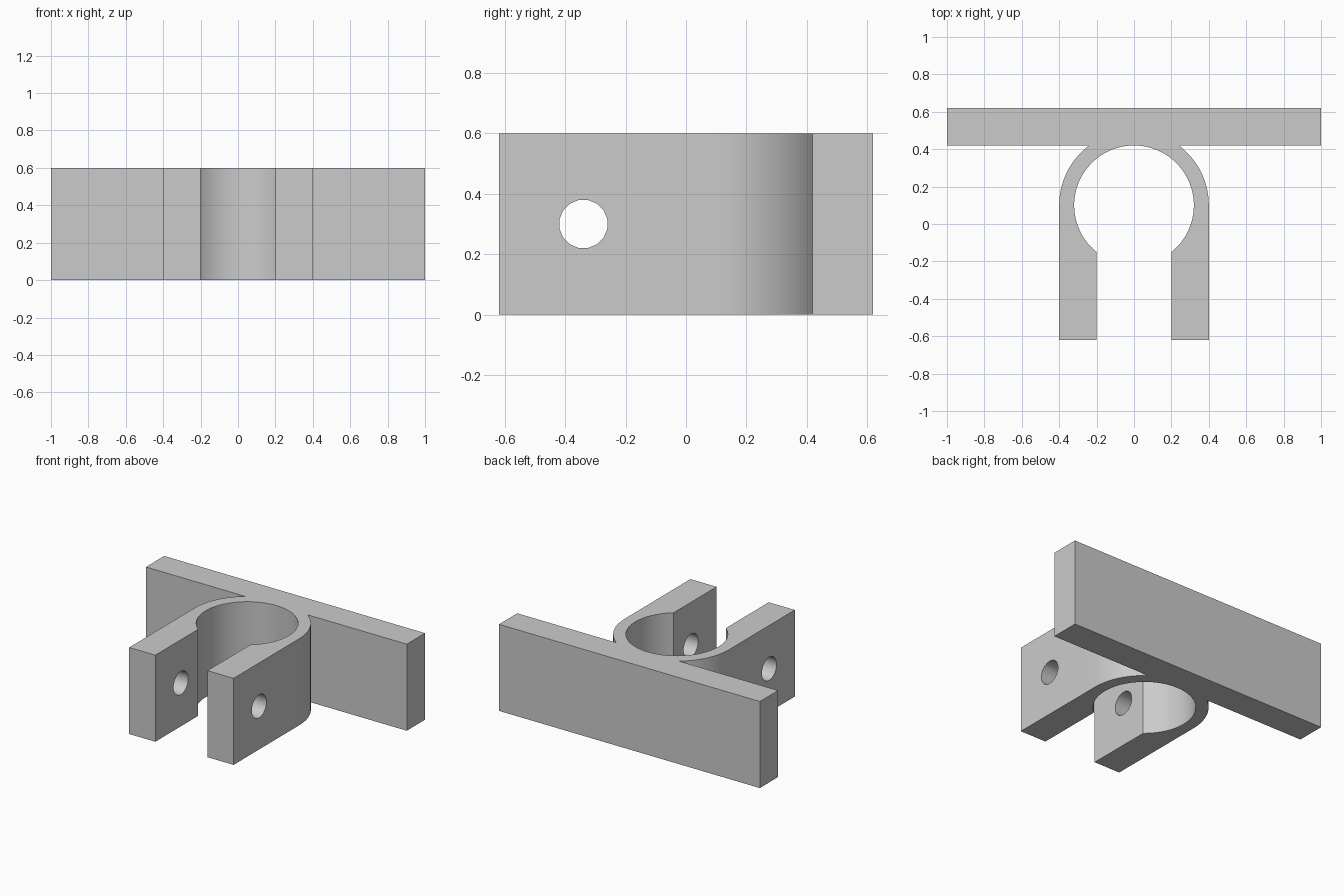
import bpy, bmesh, math
from mathutils import Matrix

cube = bpy.data.objects.get("Cube")
if cube:
    bpy.data.objects.remove(cube, do_unlink=True)

HEIGHT = 0.6
RING_Y, R_OUT, R_IN = 0.1, 0.4, 0.32
PLATE_FRONT, DEPTH, SLOT = 0.42, 0.62, 0.2

grey = bpy.data.materials.new("plain_grey")
grey.use_nodes = True
colour = (0.6, 0.6, 0.6, 1)
grey.diffuse_color = colour
grey.node_tree.nodes["Principled BSDF"].inputs["Base Color"].default_value = colour


def arc(radius, start, end, steps):
    """Points on a circle around the ring centre."""
    angles = [start + (end - start) * i / steps for i in range(steps + 1)]
    return [(radius * math.cos(a), RING_Y + radius * math.sin(a)) for a in angles]


def make_object(name, bm):
    bmesh.ops.recalc_face_normals(bm, faces=bm.faces)
    mesh = bpy.data.meshes.new(name)
    bm.to_mesh(mesh)
    bm.free()
    mesh.materials.append(grey)
    obj = bpy.data.objects.new(name, mesh)
    bpy.context.collection.objects.link(obj)
    return obj


# Right-hand half of the outline: plate, outer arc, clamp leg, bore
outer_start = math.asin((PLATE_FRONT - RING_Y) / R_OUT)
bore_end = -math.acos(SLOT / R_IN)
half = [(1, DEPTH), (1, PLATE_FRONT)]
half += arc(R_OUT, outer_start, 0, 16)
half += [(R_OUT, -DEPTH), (SLOT, -DEPTH)]
half += arc(R_IN, bore_end, math.pi / 2, 36)
outline = half + [(-x, y) for x, y in reversed(half[:-1])]

# Clamp bracket extruded from the outline
bm = bmesh.new()
base = bm.faces.new([bm.verts.new((x, y, 0)) for x, y in outline])
top = bmesh.ops.extrude_face_region(bm, geom=[base])["geom"]
bmesh.ops.translate(bm, vec=(0, 0, HEIGHT),
                    verts=[v for v in top if isinstance(v, bmesh.types.BMVert)])
bracket = make_object("clamp_bracket", bm)

# Bolt hole through both legs
bm = bmesh.new()
bmesh.ops.create_cone(
    bm, cap_ends=True, segments=16, radius1=0.081, radius2=0.081, depth=1,
    matrix=Matrix.Translation((0, -0.34, HEIGHT / 2)) @ Matrix.Rotation(math.pi / 2, 4, "Y")
    @ Matrix.Rotation(math.pi / 16, 4, "Z"))
cutter = make_object("bolt_hole_cutter", bm)
cutter.hide_render = True

cut = bracket.modifiers.new("bolt_hole", "BOOLEAN")
cut.operation = "DIFFERENCE"
cut.solver = "EXACT"
cut.object = cutter

bpy.ops.object.select_all(action="DESELECT")
bracket.select_set(True)
bpy.context.view_layer.objects.active = bracket
bpy.ops.object.modifier_apply(modifier=cut.name)
bpy.data.objects.remove(cutter, do_unlink=True)
bpy.ops.object.shade_smooth_by_angle(angle=math.radians(30))
